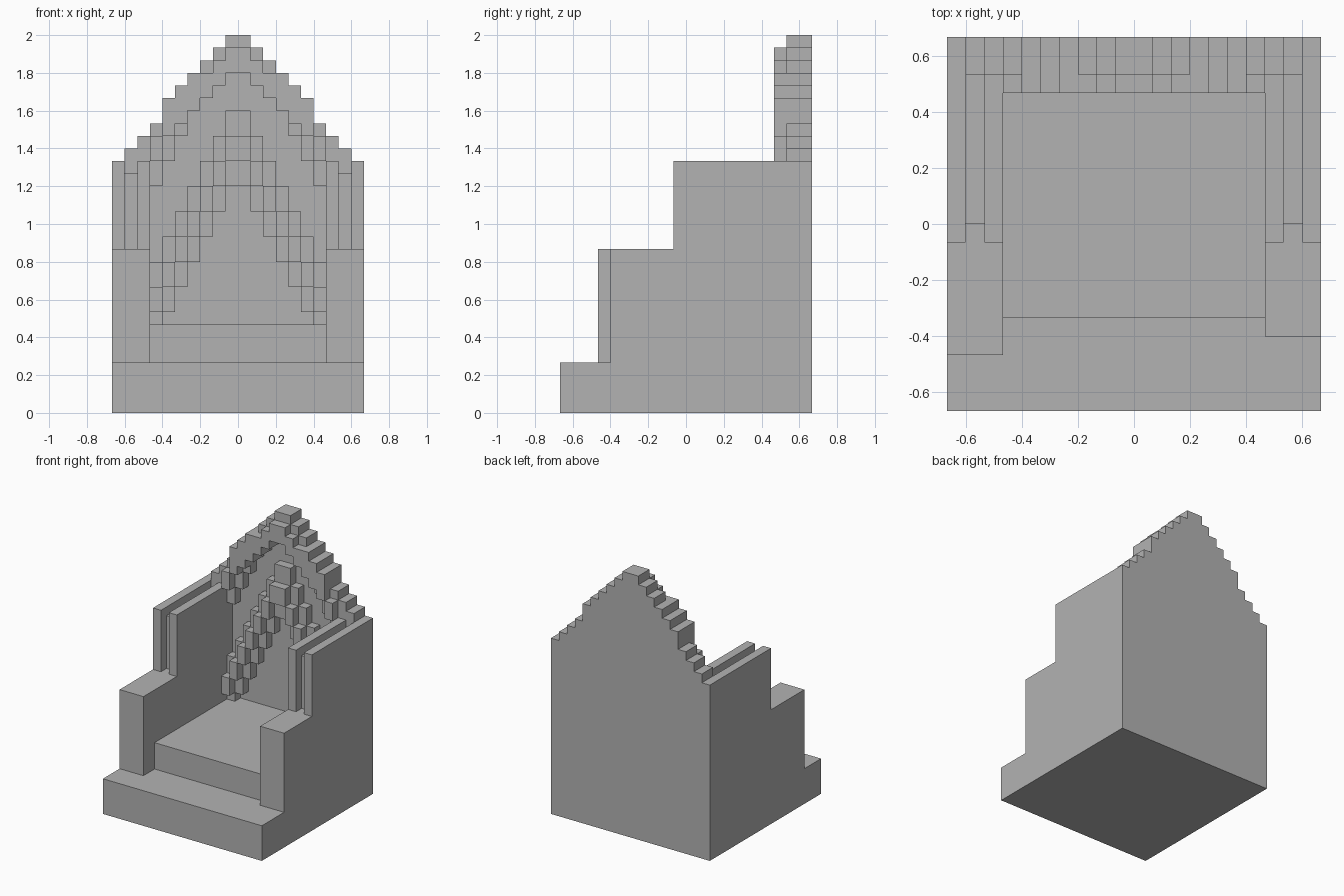
import bpy
import bmesh
from mathutils import Vector

U = 1 / 15  # block size

cube = bpy.data.objects.get("Cube")
if cube:
    bpy.data.objects.remove(cube, do_unlink=True)

stone = bpy.data.materials.new("grey_stone")
stone.use_nodes = True
grey = (0.45, 0.45, 0.45, 1)
stone.diffuse_color = grey
stone.node_tree.nodes["Principled BSDF"].inputs["Base Color"].default_value = grey


def finish(name, bm):
    bmesh.ops.recalc_face_normals(bm, faces=bm.faces)
    mesh = bpy.data.meshes.new(name)
    bm.to_mesh(mesh)
    bm.free()
    mesh.materials.append(stone)
    obj = bpy.data.objects.new(name, mesh)
    bpy.context.collection.objects.link(obj)
    return obj


def blocks(name, boxes):
    """One object from boxes given as two opposite corners in block units."""
    bm = bmesh.new()
    for low, high in boxes:
        a, b = Vector(low), Vector(high)
        verts = bmesh.ops.create_cube(bm, size=1)["verts"]
        for v in verts:
            v.co = ((a + b) / 2 + v.co * (b - a)) * U
            
    return finish(name, bm)


def mirrored(side, low, high):
    xs = sorted((side * low[0], side * high[0]))
    return (xs[0], *low[1:]), (xs[1], *high[1:])


def column_top(c):
    return 30 - c if c < 6 else 29 - c


def relief_front(c, z):
    """Front face of the backrest at a column and height."""
    top = column_top(c)
    if c > 6:
        return 8 if z >= 20 or c == 8 else 7
    if z == top - 1 and (c < 3 or c == 6):
        return 8
    if z >= top - 3:
        return 7
    d = z + 2 * c
    for limit, front in ((18, 9), (20, 8), (22, 7), (24, 8), (30, 9), (32, 8)):
        if d < limit:
            return front
    return 7


# Step and seat
blocks("base_step", [((-10, -10, 0), (10, 9, 4))])
blocks("seat", [((-7, -5, 4), (7, 9, 7))])

# Arms: low front block, then two tall plates with a groove between
for side, name, front in ((-1, "right_arm", -7), (1, "left_arm", -6)):
    blocks(name, [mirrored(side, low, high) for low, high in (
        ((7, front, 4), (10, 9, 13)),
        ((7, -1, 13), (8, 9, 20)),
        ((8, 0, 13), (9, 9, 19)),
        ((9, -1, 13), (10, 9, 20)),
    )])

# Backrest panel: stepped gable outline, extruded
half = [(10, 0)]
for c in range(9, -1, -1):
    half += [(c + 1, column_top(c)), (c, column_top(c))]
half = half[:-1]
outline = half + [(-x, z) for x, z in reversed(half)]
bm = bmesh.new()
face = bm.faces.new([bm.verts.new((x * U, 9 * U, z * U)) for x, z in outline])
geom = bmesh.ops.extrude_face_region(bm, geom=[face])["geom"]
bmesh.ops.translate(bm, vec=(0, U, 0),
                    verts=[g for g in geom if isinstance(g, bmesh.types.BMVert)])
bm.faces.ensure_lookup_table()
finish("backrest_panel", bm)

# Backrest relief: chevron bands and rim, merged into vertical runs
relief = []
for c in range(10):
    z, top = (7 if c < 7 else 19), column_top(c)
    while z < top:
        start, front = z, relief_front(c, z)
        while z < top and relief_front(c, z) == front:
            z += 1
        if front < 9:
            for side in (-1, 1):
                relief.append(mirrored(side, (c, front, start), (c + 1, 9, z)))
blocks("backrest_relief", relief)
